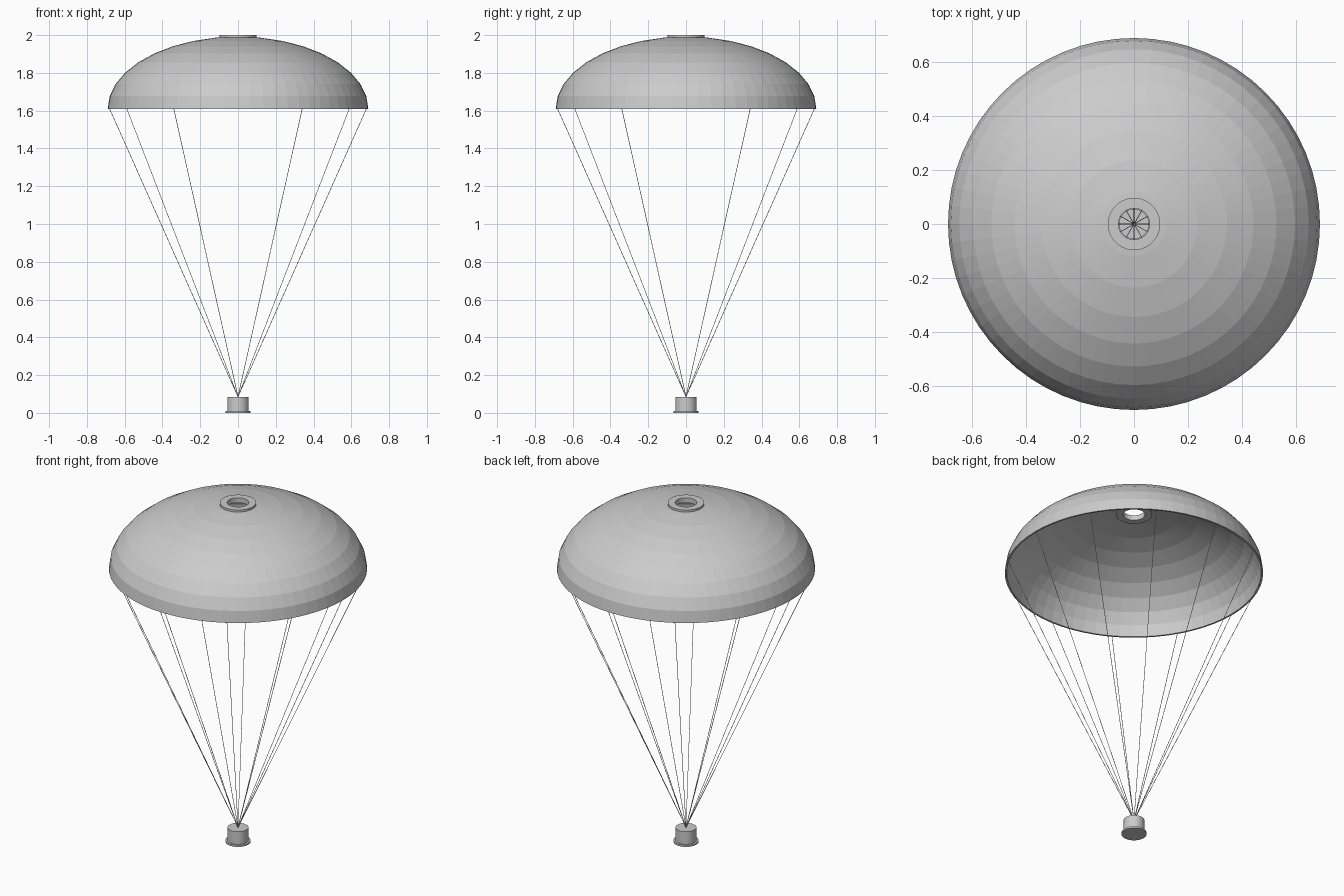
import bpy, bmesh
from math import sin, cos, pi, radians
from mathutils import Vector

cube = bpy.data.objects.get("Cube")
if cube:
    bpy.data.objects.remove(cube, do_unlink=True)

grey = bpy.data.materials.new("light grey")
grey.use_nodes = True
grey.diffuse_color = (0.6, 0.6, 0.6, 1)
grey.node_tree.nodes["Principled BSDF"].inputs["Base Color"].default_value = (0.6, 0.6, 0.6, 1)


def add_object(name, bm):
    bmesh.ops.recalc_face_normals(bm, faces=bm.faces)
    mesh = bpy.data.meshes.new(name)
    bm.to_mesh(mesh)
    bm.free()
    mesh.materials.append(grey)
    obj = bpy.data.objects.new(name, mesh)
    bpy.context.collection.objects.link(obj)
    return obj


def lathe(name, profile, sides, closed=True):
    """Spin an (r, z) profile round the z axis."""
    bm = bmesh.new()
    verts = [bm.verts.new((r, 0, z)) for r, z in profile]
    pairs = list(zip(verts, verts[1:]))
    if closed:
        pairs.append((verts[-1], verts[0]))
    edges = [bm.edges.new(p) for p in pairs]
    bmesh.ops.spin(bm, geom=verts + edges, cent=(0, 0, 0), axis=(0, 0, 1),
                   angle=2 * pi, steps=sides, use_duplicate=False)
    bmesh.ops.remove_doubles(bm, verts=bm.verts, dist=0.0001)
    return add_object(name, bm)


RIM_Z, RIM_R, HEIGHT, HOLE = 1.61, 0.69, 0.382, 0.058


def dome(radius, height):
    """Quarter ellipse from the vent hole down to the rim."""
    angles = [radians(a) for a in [5] + list(range(10, 91, 10))]
    return [(radius * sin(a), RIM_Z + height * cos(a)) for a in angles]


# Canopy: thin double-walled dome with an open vent
lathe("canopy", dome(RIM_R, HEIGHT) + dome(RIM_R - 0.01, HEIGHT - 0.01)[::-1], 64)

# Vent ring around the hole at the crown
lathe("vent_ring", [(HOLE, 1.97), (0.097, 1.97), (0.097, 2.0), (HOLE, 2.0)], 48)

# Payload can with a flange at its foot
lathe("payload", [(0, 0), (0.067, 0), (0.067, 0.01), (0.056, 0.01),
                  (0.056, 0.085), (0, 0.085)], 32, closed=False)

# Twelve suspension lines from the rim to the top of the payload
apex = Vector((0, 0, 0.085))
for i in range(12):
    a = i * pi / 6
    top = Vector((0.682 * cos(a), 0.682 * sin(a), RIM_Z + 0.005))
    span = top - apex
    bm = bmesh.new()
    bmesh.ops.create_cone(bm, cap_ends=True, segments=6, radius1=0.0015,
                          radius2=0.0015, depth=span.length)
    turn = span.to_track_quat("Z", "Y").to_matrix().to_4x4()
    bmesh.ops.transform(bm, matrix=turn, verts=bm.verts)
    bmesh.ops.translate(bm, vec=(top + apex) / 2, verts=bm.verts)
    add_object(f"suspension_line_{i + 1}", bm)
